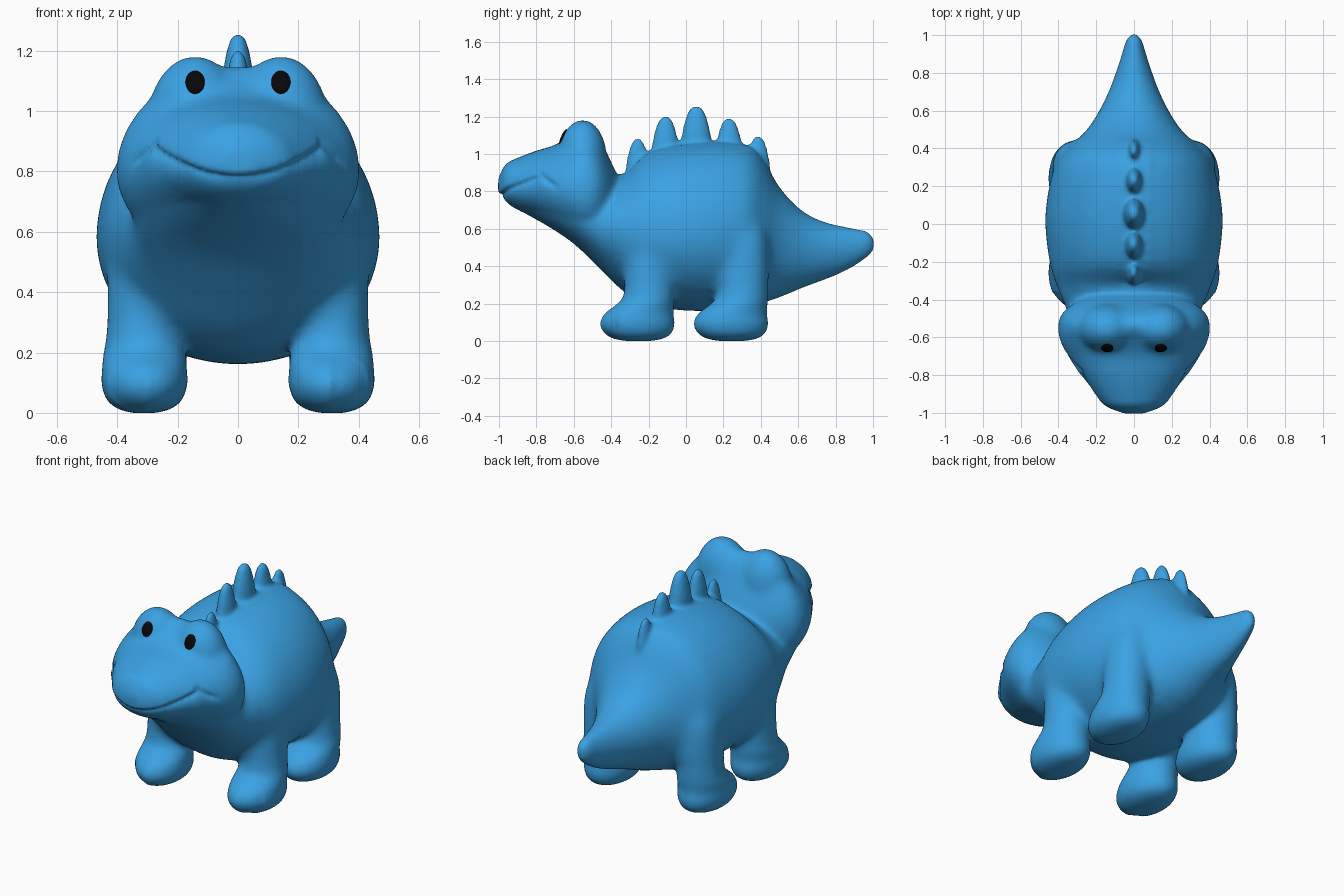
import bpy, bmesh
from math import sin, cos, pi, exp
from mathutils import Vector
from mathutils.bvhtree import BVHTree

cube = bpy.data.objects.get("Cube")
if cube:
    bpy.data.objects.remove(cube)


def material(name, color):
    mat = bpy.data.materials.new(name)
    mat.use_nodes = True
    mat.diffuse_color = color
    bsdf = mat.node_tree.nodes["Principled BSDF"]
    bsdf.inputs["Base Color"].default_value = color
    bsdf.inputs["Roughness"].default_value = 0.6
    return mat


def add_object(name, mesh, mat):
    mesh.materials.clear()
    mesh.materials.append(mat)
    for poly in mesh.polygons:
        poly.use_smooth = True
    obj = bpy.data.objects.new(name, mesh)
    bpy.context.collection.objects.link(obj)
    return obj


def resample(rows, steps=4):
    """Smooth spline through the section rows."""
    out = []
    last = len(rows) - 1
    for i in range(last):
        group = list(zip(rows[max(i - 1, 0)], rows[i], rows[i + 1], rows[min(i + 2, last)]))
        for k in range(steps):
            t = k / steps
            out.append([b + (c - a) * t / 2 + (a - 2.5 * b + 2 * c - d / 2) * t * t
                        + (1.5 * (b - c) + (d - a) / 2) * t ** 3
                        for a, b, c, d in group])
    return out + [rows[-1]]


def loft(bm, rows, ring_point, sides=32):
    """Skin closed rings; ring_point turns a row and an angle into a point."""
    rings = [[bm.verts.new(ring_point(row, 2 * pi * i / sides)) for i in range(sides)]
             for row in resample(rows)]
    for low, high in zip(rings, rings[1:]):
        for i in range(sides):
            j = (i + 1) % sides
            bm.faces.new((low[i], low[j], high[j], high[i]))
    bm.faces.new(rings[0][::-1])
    bm.faces.new(rings[-1])


def along_body(row, a):
    y, width, bottom, middle, top = row
    reach = top - middle if sin(a) > 0 else middle - bottom
    return (width * cos(a), y, middle + reach * sin(a))


def ellipsoid(bm, center, radii):
    made = bmesh.ops.create_uvsphere(bm, u_segments=32, v_segments=24, radius=1)
    for v in made["verts"]:
        v.co = Vector(c + r * p for c, r, p in zip(center, radii, v.co))


blue = material("sky blue skin", (0.043, 0.36, 0.77, 1))
black = material("black eye", (0.002, 0.002, 0.002, 1))
bm = bmesh.new()

# Throat, trunk and tail: y, half width, bottom, middle, top
loft(bm, [
    (-.88, .08, .69, .72, .76), (-.75, .22, .62, .7, .78), (-.6, .32, .52, .66, .82),
    (-.45, .36, .375, .62, .85), (-.33, .41, .26, .6, .89),
    (-.2, .45, .19, .58, 1.01), (.05, .472, .158, .58, 1.063),
    (.3, .425, .178, .58, 1.055), (.4, .35, .2, .57, .99),
    (.5, .25, .23, .54, .825), (.62, .175, .28, .5, .7),
    (.75, .115, .33, .49, .635), (.88, .07, .39, .5, .605),
    (.97, .042, .45, .52, .585), (1.006, .012, .49, .52, .545)], along_body)

# Head, from the snout tip to the nape
loft(bm, [
    (-1.004, .05, .785, .82, .87), (-.965, .15, .74, .83, .945),
    (-.9, .21, .7, .83, .98), (-.8, .283, .66, .83, 1.018),
    (-.7, .35, .6, .82, 1.05), (-.62, .392, .55, .81, 1.1),
    (-.54, .405, .5, .8, 1.152), (-.47, .38, .5, .8, 1.1),
    (-.41, .3, .6, .8, .98), (-.36, .16, .7, .8, .87)], along_body)

# Broad brows and legs, mirrored
for side in (-1, 1):
    ellipsoid(bm, (side * .142, -.553, .98), (.155, .13, .205))
    for shift in (0, .5):
        loft(bm, [
            (0, -.255, .06, .04), (.012, -.255, .13, .085), (.04, -.257, .178, .123),
            (.09, -.26, .2, .142), (.145, -.252, .185, .141),
            (.19, -.222, .157, .137), (.23, -.2, .14, .131), (.28, -.195, .136, .126),
            (.4, -.192, .138, .124), (.55, -.19, .125, .115), (.66, -.18, .08, .06)],
            lambda r, a: (side * (.31 + r[3] * cos(a)), shift + r[1] + r[2] * sin(a), r[0]))

# Row of blunt back spikes: y, tip height, thickness
for y, tip, thick in ((-.258, 1.085, .03), (-.11, 1.203, .037), (.055, 1.258, .043),
                      (.23, 1.193, .037), (.385, 1.098, .03)):
    base = tip - .28
    loft(bm, [(0, 1.35), (.4, 1.27), (.65, 1.06), (.85, .78), (.96, .48), (1, .15)],
         lambda r, a: (r[1] * thick * cos(a), y + r[1] * (.03 + thick * .75) * sin(a),
                       base + r[0] * (tip - base)), 20)

# Fuse all parts into one soft skin
bmesh.ops.recalc_face_normals(bm, faces=bm.faces)
rough = bpy.data.meshes.new("rough")
bm.to_mesh(rough)
bm.free()
blank = add_object("rough_body", rough, blue)
remesh = blank.modifiers.new("fuse", "REMESH")
remesh.mode = "VOXEL"
remesh.voxel_size = 0.012
soften = blank.modifiers.new("soften", "SMOOTH")
soften.factor = 0.5
soften.iterations = 8
graph = bpy.context.evaluated_depsgraph_get()
skin = bpy.data.meshes.new_from_object(blank.evaluated_get(graph))
bpy.data.objects.remove(blank)
bm = bmesh.new()
bm.from_mesh(skin)


def needs_blend(co, step):
    """Head gets a few passes, trunk all; feet, spikes and tail tip are spared."""
    x, y, z = abs(co.x), co.y, co.z
    if y < -.36 and (z > .69 or x > .31):
        return z < .3 + .05 * step or (step < 3 and y > -.76 + .03 * step)
    spike = x < .09 and z > .9
    return not spike and y < .78 - .02 * step and (x < .13 or z > .2 + .015 * step)


# Blend hips, shoulders, throat and brows
for step in range(8):
    soft = [v for v in bm.verts if needs_blend(v.co, step)]
    for _ in range(5):
        bmesh.ops.smooth_vert(bm, verts=soft, factor=0.5,
                              use_axis_x=True, use_axis_y=True, use_axis_z=True)

# Press the smiling mouth and cheek creases into the skin
bm.normal_update()
moves = []
for v in bm.verts:
    x, y, z = abs(v.co.x), v.co.y, v.co.z
    depth = 0
    if y < -.68 and x < .36:
        gap = z - (.776 + 1.33 * x * x)
        fade = min(1, max(0, (.3 - x) / .03))
        depth = .018 * fade * (exp(-(gap / .012) ** 2) if gap > 0 else exp(gap / .03))
        if x > .26:
            gap = z - (.89 - .9 * (x - .28))
            depth = max(depth, .012 * min(1, (x - .26) / .02, (.36 - x) / .03)
                        * exp(-(gap / .014) ** 2))
    if depth > .0005:
        moves.append((v, v.normal * -depth))
for v, move in moves:
    v.co += move
bm.normal_update()
tree = BVHTree.FromBMesh(bm)
bm.to_mesh(skin)
bm.free()
add_object("body", skin, blue)

# Eyes: thin oval plates laid on the brow
for name, side in (("right_eye", -1), ("left_eye", 1)):
    bm = bmesh.new()

    def on_skin(radius, angle, lift):
        start = Vector((side * .142 + .031 * radius * cos(angle), -2,
                        1.094 + .037 * radius * sin(angle)))
        hit, normal, _, _ = tree.ray_cast(start, Vector((0, 1, 0)))
        return bm.verts.new(hit + normal * lift)

    count = 24
    rings = [[on_skin(r, 2 * pi * i / count, lift) for i in range(count)]
             for r, lift in ((.35, .009), (.75, .008), (1, .005), (1, -.003))]
    center = on_skin(0, 0, .009)
    for i in range(count):
        j = (i + 1) % count
        bm.faces.new((center, rings[0][i], rings[0][j]))
        for inner, outer in zip(rings, rings[1:]):
            bm.faces.new((inner[i], outer[i], outer[j], inner[j]))
    bmesh.ops.recalc_face_normals(bm, faces=bm.faces)
    if sum(f.normal.y for f in bm.faces) > 0:
        bmesh.ops.reverse_faces(bm, faces=bm.faces)
    mesh = bpy.data.meshes.new(name)
    bm.to_mesh(mesh)
    bm.free()
    add_object(name, mesh, black)
